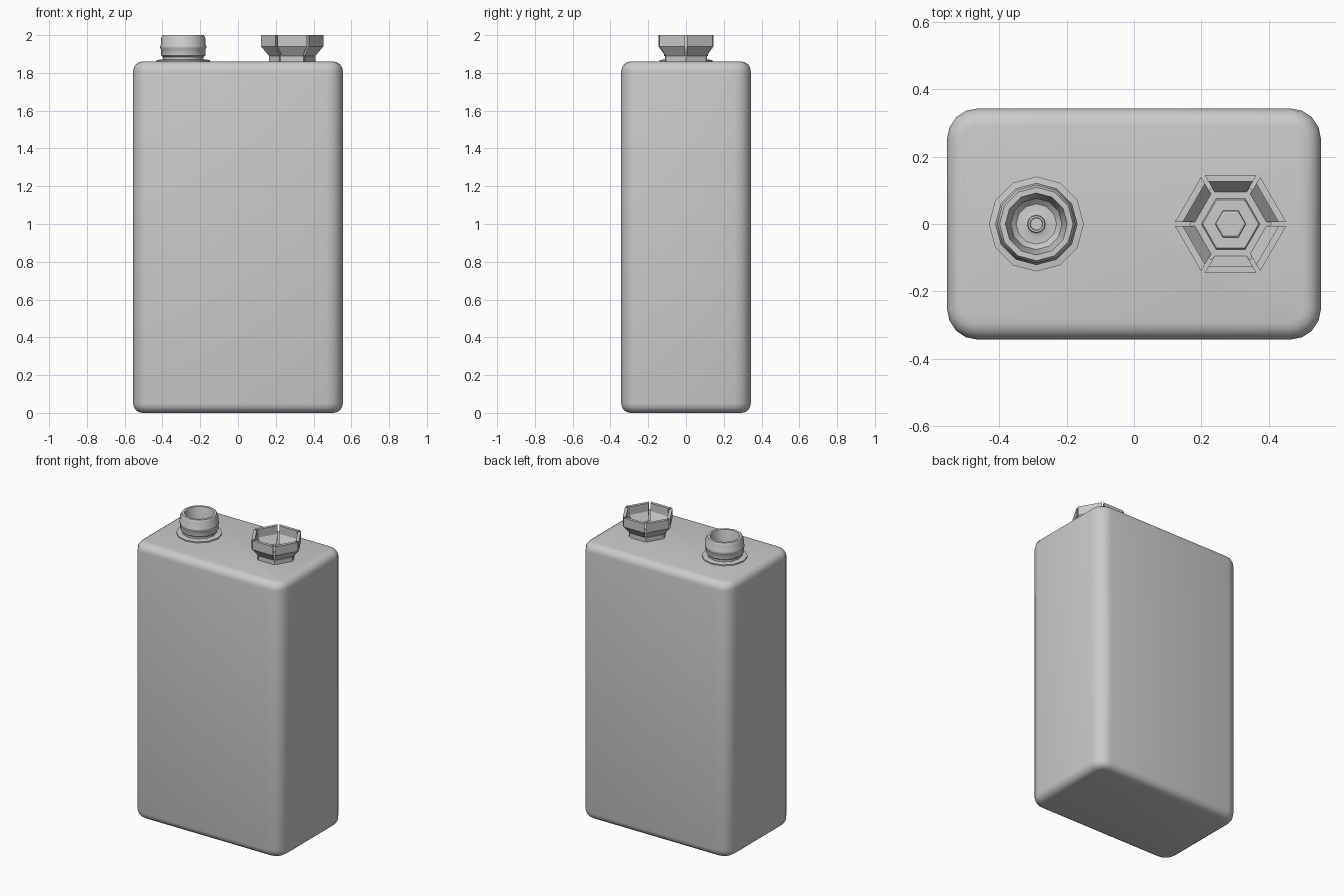
import bpy, bmesh, math

if "Cube" in bpy.data.objects:
    bpy.data.objects.remove(bpy.data.objects["Cube"])

TOP = 1.86


def finish(name, bm, smooth=None):
    bmesh.ops.recalc_face_normals(bm, faces=bm.faces)
    me = bpy.data.meshes.new(name)
    bm.to_mesh(me)
    bm.free()
    ob = bpy.data.objects.new(name, me)
    bpy.context.collection.objects.link(ob)
    if smooth:
        bpy.ops.object.select_all(action='DESELECT')
        ob.select_set(True)
        bpy.context.view_layer.objects.active = ob
        bpy.ops.object.shade_smooth_by_angle(angle=math.radians(smooth))
    return ob


def lathe(name, profile, sides, x, smooth=None):
    """Revolve (radius, z) points about a vertical axis and cap both ends."""
    bm = bmesh.new()
    rings = []
    for r, z in profile:
        rings.append([bm.verts.new((x + r * math.cos(2 * math.pi * i / sides),
                                    r * math.sin(2 * math.pi * i / sides), z))
                      for i in range(sides)])
    for a, b in zip(rings, rings[1:]):
        for i in range(sides):
            j = (i + 1) % sides
            bm.faces.new((a[i], a[j], b[j], b[i]))
    bm.faces.new(rings[0])
    bm.faces.new(rings[-1])
    return finish(name, bm, smooth)


# Case: rounded rectangle layers, wide vertical corners, smaller top/bottom rounding
def rounded_layer(bm, inset, z, hx=0.555, hy=0.343, radius=0.09, steps=4):
    r = radius - inset
    verts = []
    for k, (sx, sy) in enumerate(((1, 1), (-1, 1), (-1, -1), (1, -1))):
        for s in range(steps + 1):
            a = math.pi / 2 * (k + s / steps)
            verts.append(bm.verts.new((sx * (hx - radius) + r * math.cos(a),
                                       sy * (hy - radius) + r * math.sin(a), z)))
    return verts


bm = bmesh.new()
edge = 0.05
arc = [math.pi / 2 * i / 4 for i in range(5)]
levels = [(edge * (1 - math.sin(a)), edge * (1 - math.cos(a))) for a in arc]
layers = [rounded_layer(bm, i, z) for i, z in levels]
layers += [rounded_layer(bm, i, TOP - z) for i, z in reversed(levels)]
for a, b in zip(layers, layers[1:]):
    for i in range(len(a)):
        j = (i + 1) % len(a)
        bm.faces.new((a[i], a[j], b[j], b[i]))
bm.faces.new(layers[0])
bm.faces.new(layers[-1])
finish("battery_case", bm, 40)

# Round snap terminal: flange, ringed neck and hollow cup with a central pip
lathe("round_terminal", [
    (0.141, TOP - 0.01), (0.141, 1.868), (0.108, 1.872), (0.108, 1.885),
    (0.117, 1.892), (0.117, 1.925), (0.122, 1.932), (0.122, 1.942),
    (0.117, 1.95), (0.117, 1.985), (0.109, 2.0), (0.092, 2.0),
    (0.088, 1.985), (0.076, 1.90), (0.06, 1.885), (0.04, 1.885),
    (0.027, 1.89), (0.025, 1.90), (0.019, 1.90), (0.018, 1.89)],
    12, -0.29, 35)

# Hexagonal terminal: stepped floor inside six flared petals
X2 = 0.287
lathe("hex_terminal_floor", [
    (0.122, TOP - 0.01), (0.122, 1.895), (0.087, 1.895), (0.083, 1.902),
    (0.077, 1.902), (0.046, 1.902), (0.044, 1.91), (0.038, 1.912)], 6, X2)

petal = [(0.110, TOP - 0.005), (0.110, 1.89), (0.146, 1.94), (0.146, 2.0),
         (0.126, 2.0), (0.126, 1.945), (0.095, 1.895), (0.095, TOP - 0.005)]
bm = bmesh.new()
for k in range(6):
    a = math.radians(30 + 60 * k)
    ends = []
    for side in (-1, 1):
        loop = []
        for r, z in petal:
            t = side * (r * math.tan(math.pi / 6) - 0.007)
            loop.append(bm.verts.new((X2 + r * math.cos(a) - t * math.sin(a),
                                      r * math.sin(a) + t * math.cos(a), z)))
        ends.append(loop)
    n = len(petal)
    for i in range(n):
        j = (i + 1) % n
        bm.faces.new((ends[0][i], ends[0][j], ends[1][j], ends[1][i]))
    for loop in ends:
        bm.faces.new(loop)
finish("hex_terminal_petals", bm)
